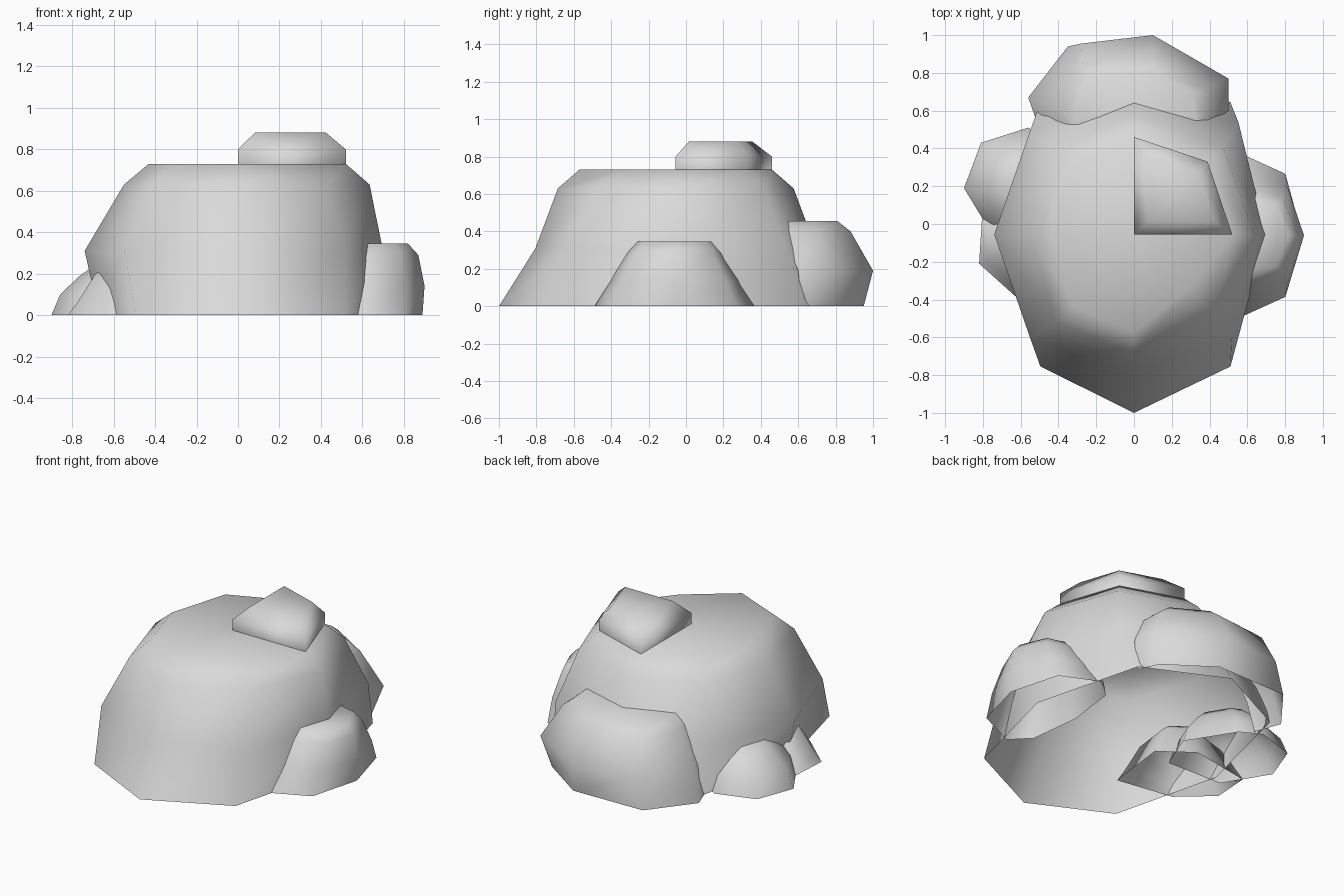
import bpy
import bmesh

cube = bpy.data.objects.get("Cube")
if cube:
    bpy.data.objects.remove(cube, do_unlink=True)

GREY = (0.7, 0.7, 0.7, 1)
stone = bpy.data.materials.new("stone_grey")
stone.use_nodes = True
stone.diffuse_color = GREY
stone.node_tree.nodes["Principled BSDF"].inputs["Base Color"].default_value = GREY

DIAGONAL = 0.74


def octagon(cx, cy, left, right, depth, front_right=DIAGONAL, back_right=DIAGONAL):
    """Counter-clockwise eight-sided ring with separate left and right reach."""
    d, f, b = DIAGONAL, front_right, back_right
    unit = [(0, -1), (f, -f), (1, 0), (b, b), (0, 1), (-d, d), (-1, 0), (-d, -d)]
    return [(cx + x * (right if x > 0 else left), cy + y * depth) for x, y in unit]


def scaled(outline, centre, factor):
    """Shrink or grow an outline about a centre."""
    cx, cy = centre
    return [(cx + (x - cx) * factor, cy + (y - cy) * factor) for x, y in outline]


def loft(name, rings, open_side=False):
    """Skin rings of (height, points) into a smooth shell, open underneath."""
    bm = bmesh.new()
    loops = [[bm.verts.new((x, y, z)) for x, y in pts] for z, pts in rings]
    for low, high in zip(loops, loops[1:]):
        n = len(low)
        for i in range(1 if open_side else 0, n):
            j = (i + 1) % n
            bm.faces.new((low[i], low[j], high[j], high[i]))
    bm.faces.new(loops[-1])
    for face in bm.faces:
        face.smooth = True
    mesh = bpy.data.meshes.new(name)
    bm.to_mesh(mesh)
    bm.free()
    mesh.materials.append(stone)
    obj = bpy.data.objects.new(name, mesh)
    bpy.context.collection.objects.link(obj)
    return obj


def tapered_rock(name, outline, centre, levels):
    return loft(name, [(z, scaled(outline, centre, f)) for z, f in levels])


# Large central boulder: height, left reach, right reach, depth, right corners
boulder = [(0, 0.67, 0.69, 0.945, DIAGONAL, DIAGONAL), (0.31, 0.74, 0.70, 0.75, DIAGONAL, 0.79),
           (0.63, 0.55, 0.635, 0.63, 0.68, DIAGONAL), (0.73, 0.43, 0.52, 0.515, 0.56, DIAGONAL)]
loft("main_boulder", [(z, octagon(0, -0.055, *reach)) for z, *reach in boulder])

# Rounded rock on the +x side, its inner end buried in the boulder
side = [(0, 0.15, 0.34, 0.44), (0.14, 0.14, 0.35, 0.36),
        (0.29, 0.1, 0.32, 0.27), (0.345, 0.08, 0.27, 0.22)]
loft("left_side_rock", [(z, octagon(0.55, -0.06, *reach)) for z, *reach in side])

# Four-sided slab raised from the top
tapered_rock("top_slab", [(0, -0.055), (0.52, -0.055), (0.39, 0.33), (0, 0.46)],
             (0.24, 0.15), [(0.73, 1), (0.80, 1), (0.88, 0.66)])

# Back rock, open where it meets the boulder, bulging above its base
loft("back_rock", [
    (0, [(-0.5, 0.5), (0.49, 0.62), (0.43, 0.75), (0.14, 0.95), (-0.35, 0.94), (-0.56, 0.67)]),
    (0.19, [(-0.46, 0.48), (0.5, 0.6), (0.5, 0.77), (0.1, 1), (-0.28, 0.955), (-0.51, 0.65)]),
    (0.4, [(-0.34, 0.47), (0.39, 0.51), (0.38, 0.71), (0.1, 0.88), (-0.27, 0.84), (-0.38, 0.6)]),
    (0.455, [(-0.28, 0.47), (0.33, 0.49), (0.31, 0.69), (0.1, 0.81), (-0.23, 0.78), (-0.31, 0.58)]),
], open_side=True)

# Two small rocks on the -x side, reaching well inside the boulder
tapered_rock("right_rear_rock",
             [(-0.73, -0.09), (-0.35, -0.1), (-0.25, 0.15), (-0.43, 0.44),
              (-0.56, 0.51), (-0.81, 0.43), (-0.9, 0.19)],
             (-0.52, 0.19), [(0, 1), (0.1, 0.89), (0.19, 0.64), (0.24, 0.45)])
tapered_rock("right_front_rock",
             [(-0.82, -0.21), (-0.62, -0.39), (-0.25, -0.45), (-0.2, -0.05), (-0.4, 0.1), (-0.805, 0.03)],
             (-0.45, -0.12), [(0, 1), (0.06, 0.88), (0.2, 0.64), (0.24, 0.45)])
